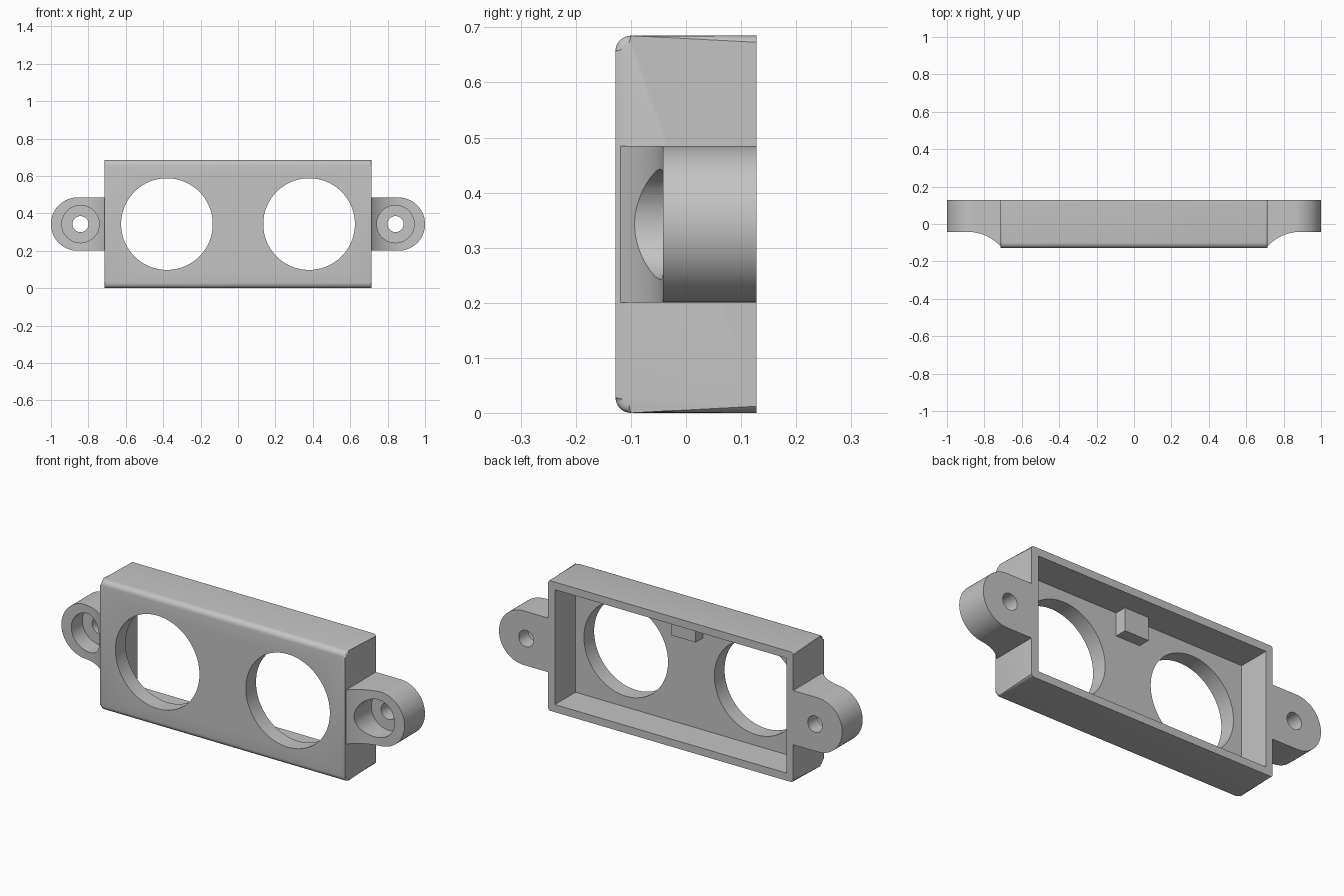
import bpy, bmesh, math

cube = bpy.data.objects.get("Cube")
if cube:
    bpy.data.objects.remove(cube, do_unlink=True)

HALF_X, HALF_Y, HEIGHT = 0.714, 0.128, 0.685
MID_Z = HEIGHT / 2
WALL = 0.04
FLOOR_Y = -0.043          # inner face of the front panel

grey = bpy.data.materials.new("light grey")
grey.use_nodes = True
colour = (0.55, 0.55, 0.55, 1)
grey.diffuse_color = colour
grey.node_tree.nodes["Principled BSDF"].inputs["Base Color"].default_value = colour


def arc(cx, cy, r, start, end, n):
    """Points on an arc, angles in degrees."""
    angles = [math.radians(start + (end - start) * i / n) for i in range(n + 1)]
    return [(cx + r * math.cos(a), cy + r * math.sin(a)) for a in angles]


def prism(name, outline, place, low, high, edit=None):
    """Extrude a flat outline; place(u, v, w) turns it into x, y, z."""
    bm = bmesh.new()
    ends = [[bm.verts.new(place(u, v, w)) for u, v in outline] for w in (low, high)]
    for ring in ends:
        bm.faces.new(ring)
    for i in range(len(outline)):
        j = (i + 1) % len(outline)
        bm.faces.new((ends[0][i], ends[0][j], ends[1][j], ends[1][i]))
    if edit:
        edit(bm)
    bmesh.ops.recalc_face_normals(bm, faces=bm.faces)
    mesh = bpy.data.meshes.new(name)
    bm.to_mesh(mesh)
    bm.free()
    mesh.materials.append(grey)
    obj = bpy.data.objects.new(name, mesh)
    bpy.context.collection.objects.link(obj)
    return obj


def along_x(u, v, w): return (w, u, v)
def along_y(u, v, w): return (u, w, v)
def along_z(u, v, w): return (u, v, w)


def box(name, x0, x1, y0, y1, z0, z1):
    return prism(name, [(x0, y0), (x1, y0), (x1, y1), (x0, y1)], along_z, z0, z1)


def cylinder(name, x, r, y0, y1, n=64):
    return prism(name, arc(x, MID_Z, r, 0, 360, n)[:-1], along_y, y0, y1)


def select_only(obj):
    bpy.ops.object.select_all(action="DESELECT")
    obj.select_set(True)
    bpy.context.view_layer.objects.active = obj


def cut(obj, *cutters):
    select_only(obj)
    for cutter in cutters:
        mod = obj.modifiers.new("cut", "BOOLEAN")
        mod.operation, mod.solver, mod.object = "DIFFERENCE", "EXACT", cutter
        bpy.ops.object.modifier_apply(modifier=mod.name)
        bpy.data.objects.remove(cutter, do_unlink=True)


def smooth(obj):
    select_only(obj)
    bpy.ops.object.shade_smooth_by_angle(angle=math.radians(35))


def soften_ends(bm):
    """Round the end rims, leaving the open back sharp."""
    def on_rim(e):
        a, b = e.verts
        same_end = abs(a.co.x - b.co.x) < 1e-4
        at_back = min(a.co.y, b.co.y) > HALF_Y - 1e-4
        return same_end and not at_back
    bmesh.ops.bevel(bm, geom=[e for e in bm.edges if on_rim(e)], offset=0.012,
                    segments=3, profile=0.5, affect="EDGES")


# Housing: rounded front edges, hollow back, two round openings
R = 0.028
profile = [(HALF_Y, 0), (HALF_Y, HEIGHT)]
profile += arc(-HALF_Y + R, HEIGHT - R, R, 90, 180, 8)
profile += arc(-HALF_Y + R, R, R, 180, 270, 8)
housing = prism("housing", profile, along_x, -HALF_X, HALF_X, soften_ends)
cut(housing,
    box("cavity_cutter", WALL - HALF_X, HALF_X - WALL, FLOOR_Y, 0.3, WALL, HEIGHT - WALL),
    cylinder("left_opening_cutter", 0.38, 0.245, -0.3, 0.1, 96),
    cylinder("right_opening_cutter", -0.38, 0.245, -0.3, 0.1, 96))
smooth(housing)

# Small block under the top wall inside the housing
box("inner_tab", -0.07, 0.07, FLOOR_Y - 0.01, 0.02, HEIGHT - WALL - 0.12, HEIGHT - WALL + 0.01)

# Mounting ears: rounded lug, concave front sweep, counterbored screw hole
EAR_R, EAR_FRONT, SWEEP = 0.1425, -0.042, 0.239
for side, label in ((1, "left"), (-1, "right")):
    def mirrored(points):
        return [(side * x, y) for x, y in points]

    lug = [(0.7, MID_Z - EAR_R)] + arc(1 - EAR_R, MID_Z, EAR_R, -90, 90, 40)
    lug += [(0.7, MID_Z + EAR_R)]
    ear = prism(label + "_mounting_ear", mirrored(lug), along_y, -0.124, HALF_Y)

    sweep = arc(0.89, EAR_FRONT - SWEEP, SWEEP, 145, 90, 20)
    sweep += [(1.1, EAR_FRONT), (1.1, -0.4), (sweep[0][0], -0.4)]
    cut(ear,
        prism("sweep_cutter", mirrored(sweep), along_z, 0, HEIGHT),
        cylinder("counterbore_cutter", side * 0.842, 0.1, -0.3, 0.05),
        cylinder("screw_hole_cutter", side * 0.842, 0.043, -0.3, 0.3, 40))
    smooth(ear)
